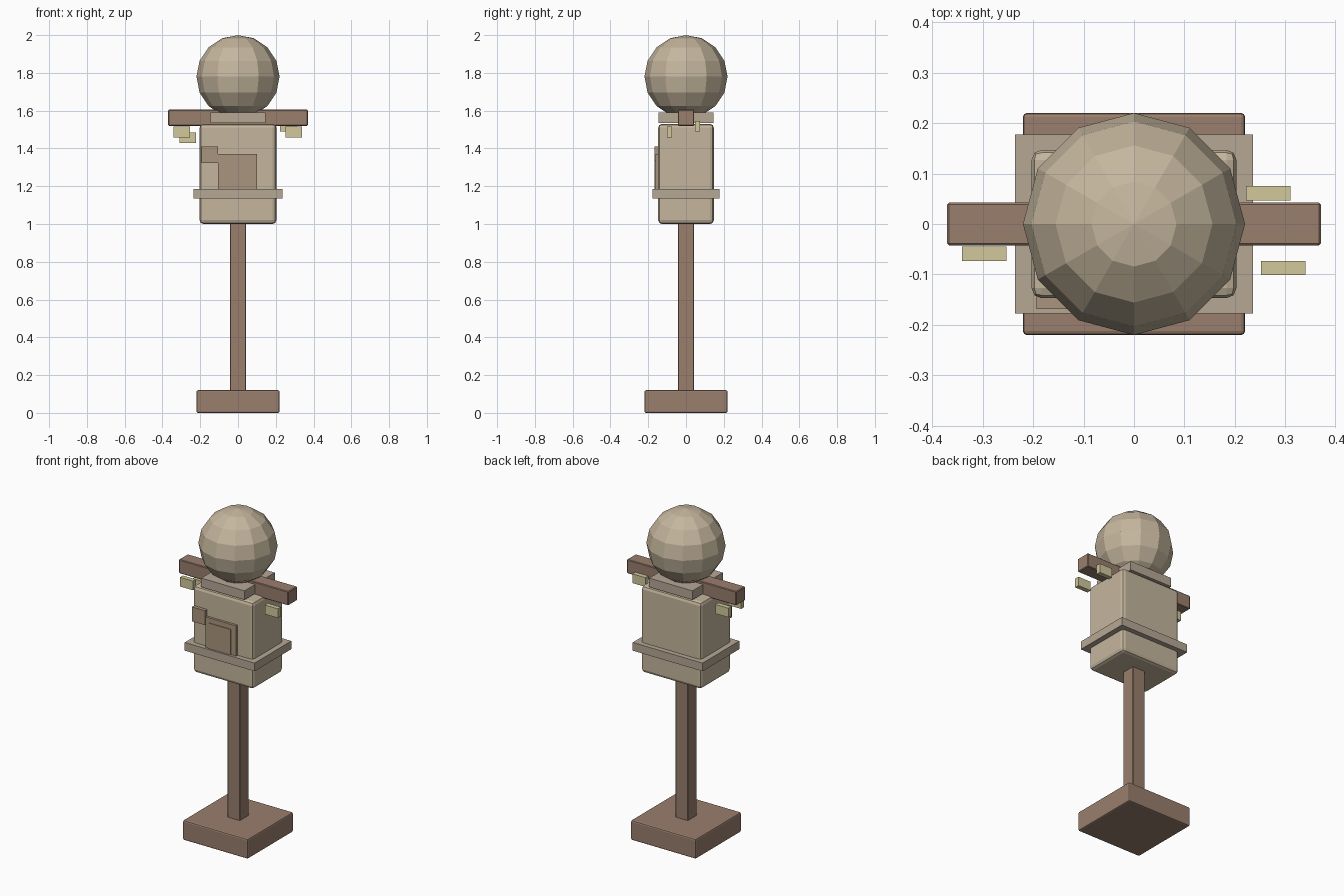
import bpy
import math

if "Cube" in bpy.data.objects:
    bpy.data.objects.remove(bpy.data.objects["Cube"])


def material(name, rgb):
    m = bpy.data.materials.new(name)
    m.diffuse_color = (*rgb, 1)
    m.use_nodes = True
    m.node_tree.nodes["Principled BSDF"].inputs["Base Color"].default_value = m.diffuse_color
    return m


WOOD = material("wood", (0.32, 0.21, 0.155))
CLOTH = material("sackcloth", (0.56, 0.47, 0.34))
ROPE = material("rope", (0.47, 0.39, 0.30))
PATCH = material("patch", (0.41, 0.30, 0.21))
STRAW = material("straw", (0.64, 0.58, 0.33))


def box(name, x, y, z, mat, bevel=0.0, segments=1):
    """Box from (min, max) ranges on each axis, with optional bevelled edges."""
    bpy.ops.mesh.primitive_cube_add(
        size=1, location=[(a + b) / 2 for a, b in (x, y, z)])
    ob = bpy.context.object
    ob.name = name
    ob.scale = [b - a for a, b in (x, y, z)]
    bpy.ops.object.transform_apply(location=False, rotation=False, scale=True)
    ob.data.materials.append(mat)
    if bevel:
        mod = ob.modifiers.new("edge_bevel", 'BEVEL')
        mod.width = bevel
        mod.segments = segments
    return ob


def sym(h):
    return (-h, h)


# Wooden stand and crossbar
box("base", sym(0.22), sym(0.22), (0, 0.12), WOOD, 0.008, 2)
box("post", sym(0.042), sym(0.042), (0.11, 1.02), WOOD, 0.003)
box("arm_bar", sym(0.37), sym(0.043), (1.52, 1.605), WOOD, 0.004)

# Stuffed body with belt and collar
box("torso", sym(0.203), sym(0.147), (1.0, 1.53), CLOTH, 0.02, 2)
box("belt", sym(0.236), sym(0.177), (1.135, 1.185), ROPE)
box("collar", sym(0.146), sym(0.146), (1.535, 1.59), ROPE)

# Faceted head
bpy.ops.mesh.primitive_uv_sphere_add(
    segments=12, ring_count=8, radius=0.22, location=(0, 0, 1.78))
head = bpy.context.object
head.name = "head"
head.data.materials.append(CLOTH)

# Patches sewn on the front
box("large_patch", (-0.105, 0.10), (-0.162, -0.14), (1.17, 1.37), PATCH)
box("large_patch_panel", (-0.085, 0.065), (-0.166, -0.15), (1.17, 1.34), PATCH)
box("small_patch", (-0.193, -0.105), (-0.168, -0.14), (1.322, 1.41), PATCH)

# Straw tufts by the arm ends: centre x, y, z
tufts = [(-0.297, -0.059, 1.487), (-0.267, 0.02, 1.457),
         (0.296, -0.087, 1.487), (0.266, 0.061, 1.517)]
for i, (cx, cy, cz) in enumerate(tufts, 1):
    box(f"straw_tuft_{i}", (cx - 0.044, cx + 0.044), (cy - 0.014, cy + 0.014),
        (cz - 0.028, cz + 0.028), STRAW)
